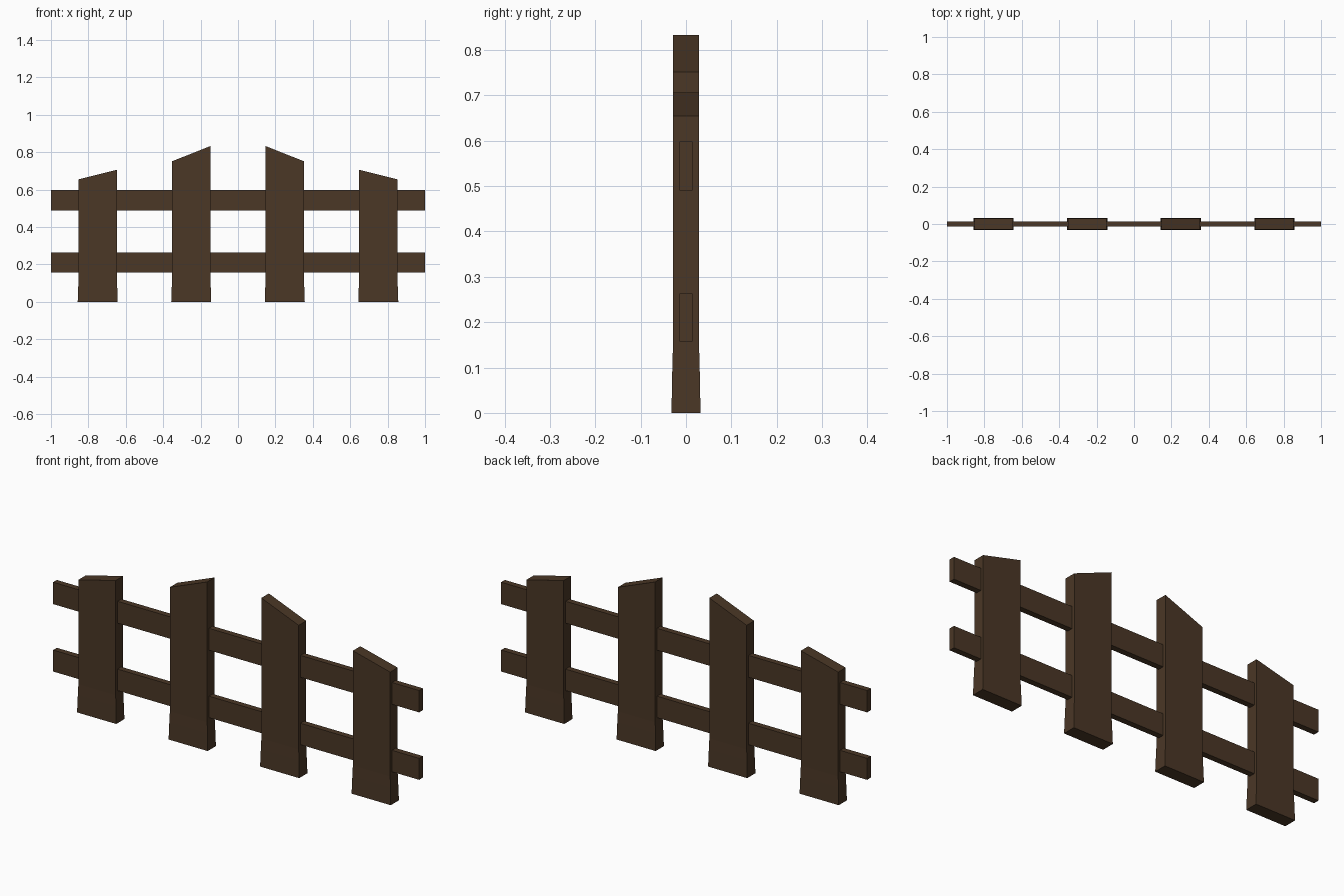
import bpy, bmesh

cube = bpy.data.objects.get("Cube")
if cube:
    bpy.data.objects.remove(cube, do_unlink=True)

wood = bpy.data.materials.new("dark_brown_wood")
wood.use_nodes = True
color = (0.069, 0.038, 0.019, 1)
wood.diffuse_color = color
bsdf = next(n for n in wood.node_tree.nodes if n.type == 'BSDF_PRINCIPLED')
bsdf.inputs["Base Color"].default_value = color
bsdf.inputs["Roughness"].default_value = 0.9


def loft(name, rings):
    """Closed solid skinned through four-cornered rings."""
    bm = bmesh.new()
    loops = [[bm.verts.new(p) for p in ring] for ring in rings]
    for low, high in zip(loops, loops[1:]):
        for i in range(4):
            j = (i + 1) % 4
            bm.faces.new((low[i], low[j], high[j], high[i]))
    bm.faces.new(loops[0][::-1])
    bm.faces.new(loops[-1])
    bmesh.ops.recalc_face_normals(bm, faces=bm.faces)
    mesh = bpy.data.meshes.new(name)
    bm.to_mesh(mesh)
    bm.free()
    mesh.materials.append(wood)
    obj = bpy.data.objects.new(name, mesh)
    bpy.context.collection.objects.link(obj)
    return obj


def ring(x, half_w, half_d, z_left, z_right):
    return [(x - half_w, -half_d, z_left), (x + half_w, -half_d, z_right),
            (x + half_w, half_d, z_right), (x - half_w, half_d, z_left)]


# Pickets: slightly flared foot, sloped top rising towards the middle
for kind, x, z_out, z_in in (("outer", 0.75, 0.655, 0.706),
                             ("inner", 0.25, 0.752, 0.833)):
    for side, s in (("left", 1), ("right", -1)):
        top = (z_in, z_out) if s > 0 else (z_out, z_in)
        loft(f"{kind}_picket_{side}", [
            ring(s * x, 0.107, 0.032, 0, 0),
            ring(s * x, 0.104, 0.0305, 0.085, 0.085),
            ring(s * x, 0.102, 0.029, 0.14, 0.14),
            ring(s * x, 0.102, 0.029, *top)])

# Horizontal rails running through the pickets
for name, z0, z1 in (("lower_rail", 0.157, 0.263), ("upper_rail", 0.49, 0.598)):
    loft(name, [ring(0, 1, 0.0145, z, z) for z in (z0, z1)])
